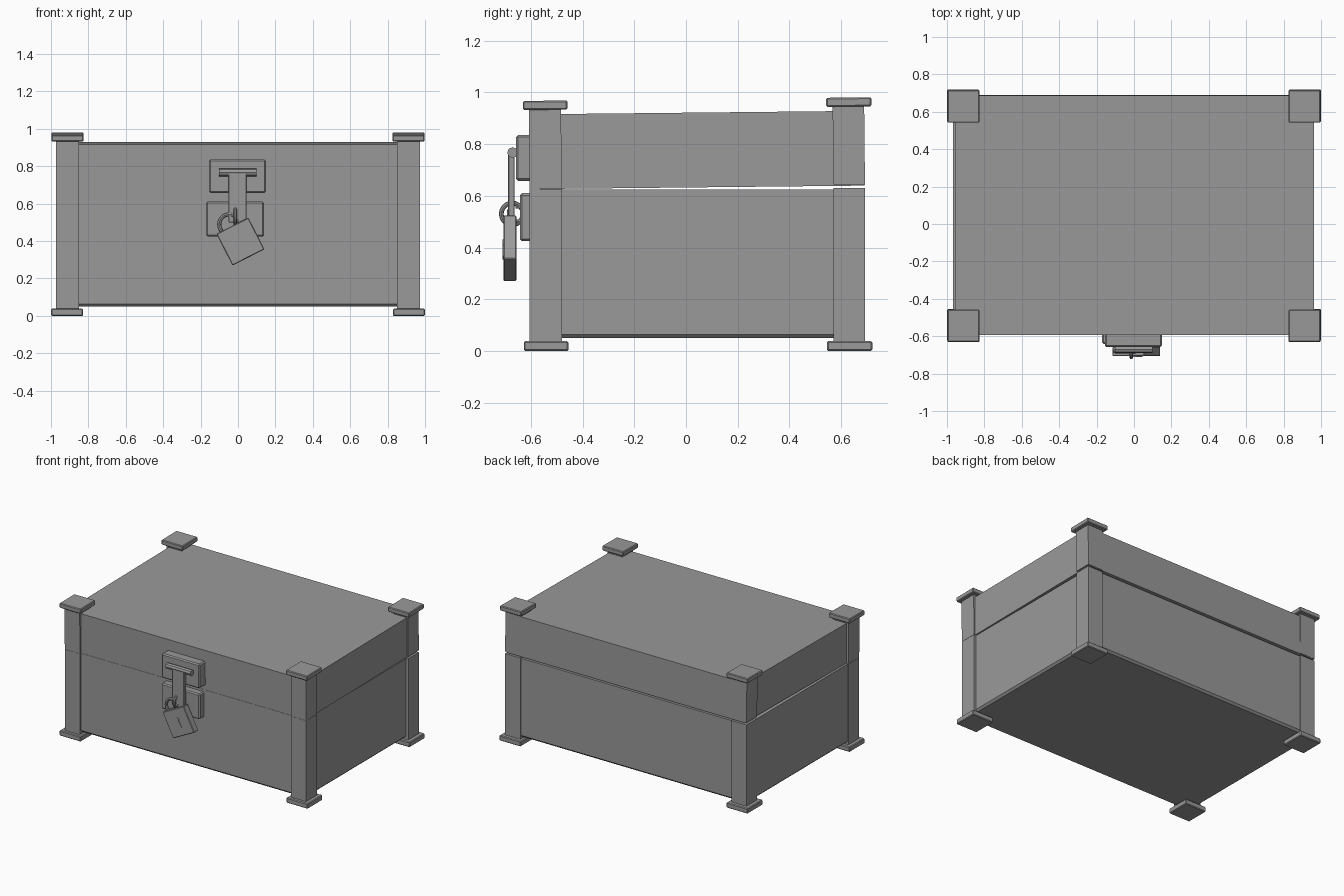
import bpy, bmesh, math
from mathutils import Matrix, Vector

if "Cube" in bpy.data.objects:
    bpy.data.objects.remove(bpy.data.objects["Cube"])

grey = bpy.data.materials.new("iron grey")
grey.diffuse_color = (0.32, 0.32, 0.32, 1)
grey.use_nodes = True
grey.node_tree.nodes["Principled BSDF"].inputs["Base Color"].default_value = grey.diffuse_color


def finish(ob, name, bevel=0.0, smooth=False):
    ob.name = name
    ob.data.materials.clear()
    ob.data.materials.append(grey)
    if bevel:
        m = ob.modifiers.new("bevel", 'BEVEL')
        m.width = bevel
        m.segments = 1
    if smooth:
        bpy.ops.object.select_all(action='DESELECT')
        ob.select_set(True)
        bpy.context.view_layer.objects.active = ob
        bpy.ops.object.shade_smooth_by_angle(angle=math.radians(40))
    return ob


def box(name, x, y, z, bevel=0.0, matrix=None):
    """Box from (min, max) ranges, optionally moved by a matrix."""
    bm = bmesh.new()
    bmesh.ops.create_cube(bm, size=1)
    for v in bm.verts:
        v.co = [r[0] + (r[1] - r[0]) * (c + 0.5) for r, c in zip((x, y, z), v.co)]
    if matrix:
        bm.transform(matrix)
    me = bpy.data.meshes.new(name)
    bm.to_mesh(me)
    bm.free()
    ob = bpy.data.objects.new(name, me)
    bpy.context.collection.objects.link(ob)
    return finish(ob, name, bevel)


def tube(name, points, radius, matrix=Matrix(), cyclic=False):
    """Round bar swept along a path."""
    cu = bpy.data.curves.new(name, 'CURVE')
    cu.dimensions = '3D'
    cu.bevel_depth = radius
    cu.bevel_resolution = 2
    cu.use_fill_caps = True
    sp = cu.splines.new('POLY')
    sp.points.add(len(points) - 1)
    for p, co in zip(sp.points, points):
        p.co = (*(matrix @ Vector(co)), 1)
    sp.use_cyclic_u = cyclic
    ob = bpy.data.objects.new(name, cu)
    bpy.context.collection.objects.link(ob)
    bpy.ops.object.select_all(action='DESELECT')
    ob.select_set(True)
    bpy.context.view_layer.objects.active = ob
    bpy.ops.object.convert(target='MESH')
    return finish(bpy.context.object, name, smooth=True)


# Lid is tipped open very slightly about its front lower edge
hinge = Vector((0, -0.59, 0.626))
tilt = (Matrix.Translation(hinge) @ Matrix.Rotation(math.radians(0.6), 4, 'X')
        @ Matrix.Translation(-hinge))

# Chest body, with its lower rim drawn in, and lid
body = box("chest_body", (-0.967, 0.955), (-0.59, 0.684), (0.05, 0.625))
bm = bmesh.new()
bm.from_mesh(body.data)
low = [e for e in bm.edges if all(v.co.z < 0.1 for v in e.verts)]
bmesh.ops.bevel(bm, geom=low, offset=0.014, segments=1, affect='EDGES')
bm.to_mesh(body.data)
bm.free()
box("lid", (-0.955, 0.962), (-0.59, 0.69), (0.626, 0.915), 0, tilt)

# Corner posts, feet and caps
for s, side in ((-1, "left"), (1, "right")):
    def span(a, b):
        return tuple(sorted((s * a, s * b)))
    for end, py, fy, top in (("front", (-0.604, -0.48), (-0.627, -0.455), 0.626),
                             ("back", (0.57, 0.692), (0.545, 0.72), 0.63)):
        tag = f"{end}_{side}"
        box("foot_" + tag, span(0.828, 1.0), fy, (0, 0.038), 0.005)
        box("post_" + tag, span(0.85, 0.972), py, (0.03, top))
        box("lid_post_" + tag, span(0.85, 0.972), py, (top + 0.001, 0.935), 0, tilt)
        box("cap_" + tag, span(0.826, 0.998), fy, (0.932, 0.967), 0.005, tilt)

# Latch plates
box("upper_plate", (-0.156, 0.15), (-0.657, -0.58), (0.658, 0.835), 0.008)
box("lower_plate", (-0.17, 0.14), (-0.642, -0.58), (0.425, 0.61), 0.008)

# Hasp strap hanging from its pin
tube("hasp_pin", [(-0.102, -0.67, 0.767), (0.1, -0.67, 0.767)], 0.021)
box("hasp_strap", (-0.05, 0.045), (-0.688, -0.662), (0.5, 0.767), 0.003)

# Staple through the hasp
ring = [math.tau * i / 24 for i in range(24)]
tube("staple", [(-0.015, -0.672 + 0.042 * math.cos(a), 0.53 + 0.042 * math.sin(a))
                for a in ring], 0.009, cyclic=True)
for z in (0.50, 0.56):
    tube("staple_leg", [(-0.015, -0.66, z), (-0.015, -0.63, z)], 0.009)

# Padlock, hanging askew
lock = Matrix.Translation((0.013, -0.681, 0.397)) @ Matrix.Rotation(math.radians(-27), 4, 'Y')
box("padlock_body", (-0.096, 0.096), (-0.025, 0.025), (-0.095, 0.095), 0.004, lock)
arc = [math.pi * i / 12 for i in range(13)]
tube("padlock_shackle", [(-0.065, 0, 0.08)]
     + [(-0.012 - 0.053 * math.cos(a), 0, 0.11 + 0.053 * math.sin(a)) for a in arc]
     + [(0.041, 0, 0.08)], 0.011, lock)

# Keyhole plate: round head with a flared slot
bm = bmesh.new()
outline = [(0.016 * math.cos(a), 0.02 + 0.016 * math.sin(a))
           for a in [math.radians(-50 + 280 * i / 12) for i in range(13)]]
outline += [(-0.015, -0.04), (0.015, -0.04)]
face = bm.faces.new([bm.verts.new((x, -0.029, z)) for x, z in outline])
out = bmesh.ops.extrude_face_region(bm, geom=[face])
bmesh.ops.translate(bm, vec=(0, 0.006, 0),
                    verts=[g for g in out["geom"] if isinstance(g, bmesh.types.BMVert)])
bmesh.ops.recalc_face_normals(bm, faces=bm.faces)
bm.transform(lock)
me = bpy.data.meshes.new("keyhole")
bm.to_mesh(me)
bm.free()
key = bpy.data.objects.new("keyhole", me)
bpy.context.collection.objects.link(key)
finish(key, "keyhole")
